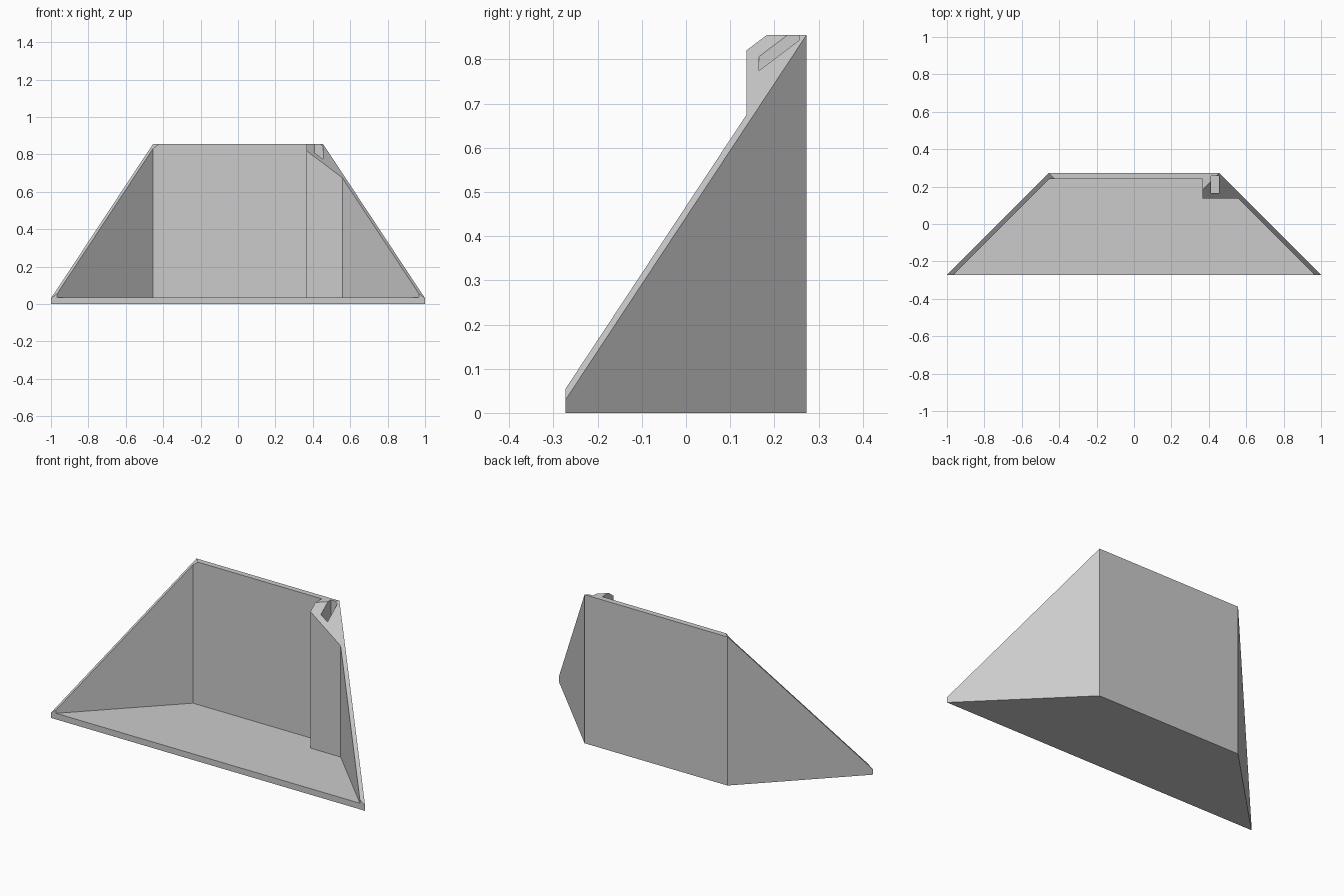
import bpy, bmesh
from mathutils import Vector

cube = bpy.data.objects.get("Cube")
if cube:
    bpy.data.objects.remove(cube, do_unlink=True)

HALF_DEPTH = 0.2725   # plan runs from -HALF_DEPTH to HALF_DEPTH in y
TOP = 0.855
BACK_X = 0.455        # half width of the back wall
FLOOR = 0.035
WALL = 0.033          # side wall thickness measured along x

grey = bpy.data.materials.new("plain grey")
grey.use_nodes = True
colour = (0.6, 0.6, 0.6, 1)
grey.diffuse_color = colour
grey.node_tree.nodes["Principled BSDF"].inputs["Base Color"].default_value = colour


def prism(name, plan, z0, z1):
    """Upright prism over a plan outline."""
    bm = bmesh.new()
    base = bm.faces.new([bm.verts.new((x, y, z0)) for x, y in plan])
    ext = bmesh.ops.extrude_face_region(bm, geom=[base])
    verts = [v for v in ext["geom"] if isinstance(v, bmesh.types.BMVert)]
    bmesh.ops.translate(bm, verts=verts, vec=(0, 0, z1 - z0))
    bmesh.ops.recalc_face_normals(bm, faces=bm.faces[:])
    mesh = bpy.data.meshes.new(name)
    bm.to_mesh(mesh)
    bm.free()
    mesh.materials.append(grey)
    obj = bpy.data.objects.new(name, mesh)
    bpy.context.collection.objects.link(obj)
    return obj


def carve(obj, cutter):
    """Subtract a cutter and discard it."""
    mod = obj.modifiers.new("carve", "BOOLEAN")
    mod.operation = "DIFFERENCE"
    mod.solver = "EXACT"
    mod.object = cutter
    bpy.context.view_layer.update()
    graph = bpy.context.evaluated_depsgraph_get()
    mesh = bpy.data.meshes.new_from_object(obj.evaluated_get(graph))
    obj.modifiers.clear()
    obj.data = mesh
    bpy.data.objects.remove(cutter, do_unlink=True)


# Solid trapezoid body
D = HALF_DEPTH
tray = prism("open_tray", [(-1, -D), (1, -D), (BACK_X, D), (-BACK_X, D)], 0, TOP)

# Sloping rims on both sides
bm = bmesh.new()
bm.from_mesh(tray.data)
for side in (-1, 1):
    cut = bmesh.ops.bisect_plane(
        bm, geom=bm.verts[:] + bm.edges[:] + bm.faces[:], dist=1e-6,
        plane_co=Vector((side * BACK_X, D, TOP)),
        plane_no=Vector((side * 0.757, -0.757, 1)), clear_outer=True)
    rim = [e for e in bm.edges if e.is_boundary]
    bmesh.ops.holes_fill(bm, edges=rim, sides=0)
bmesh.ops.recalc_face_normals(bm, faces=bm.faces[:])
bm.to_mesh(tray.data)
bm.free()


def inner_x(y):
    return BACK_X + D - y - WALL


# Cavity, leaving the floor, the walls and the corner post
BACK_Y, POST_X, POST_Y, AHEAD = 0.24, 0.365, 0.137, -0.4
carve(tray, prism("cavity_cutter", [
    (-inner_x(AHEAD), AHEAD), (inner_x(AHEAD), AHEAD),
    (inner_x(POST_Y), POST_Y), (POST_X, POST_Y),
    (POST_X, BACK_Y), (-inner_x(BACK_Y), BACK_Y)], FLOOR, 1.2))

# Slot in the top of the post
carve(tray, prism("slot_cutter", [
    (0.412, 0.165), (0.454, 0.165), (0.454, 0.256), (0.412, 0.256)], 0.68, 1.2))

for poly in tray.data.polygons:
    poly.use_smooth = False
